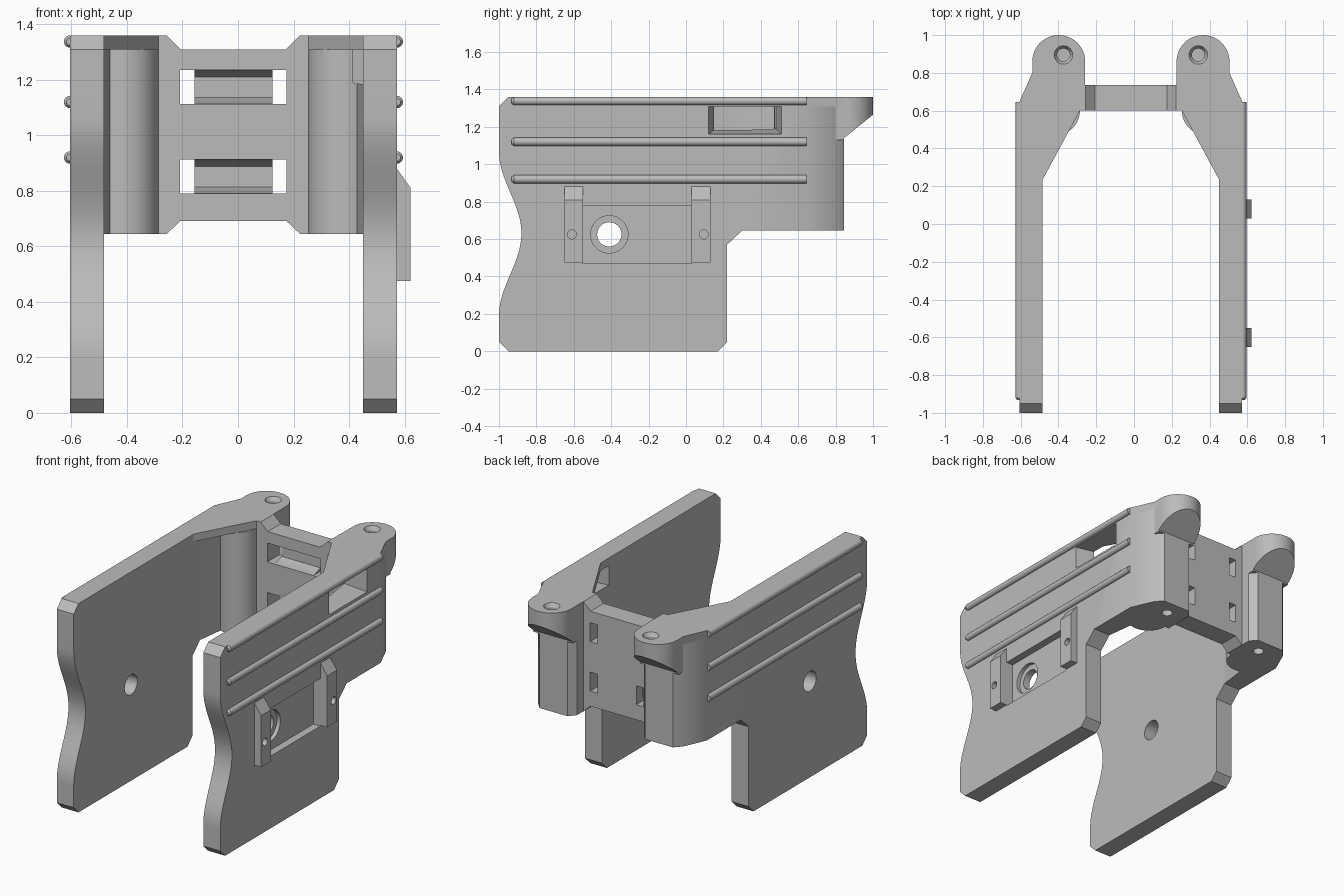
import bpy, bmesh
from math import sin, cos, pi, radians
from mathutils import Vector

if "Cube" in bpy.data.objects:
    bpy.data.objects.remove(bpy.data.objects["Cube"])

grey = bpy.data.materials.new("plain grey")
grey.use_nodes = True
grey.diffuse_color = (0.5, 0.5, 0.5, 1)
grey.node_tree.nodes["Principled BSDF"].inputs["Base Color"].default_value = (0.5, 0.5, 0.5, 1)

MID = -0.0165            # symmetry plane in x
INNER, OUTER = 0.467, 0.589
parts = []


def finish(name, bm):
    bmesh.ops.recalc_face_normals(bm, faces=bm.faces[:])
    mesh = bpy.data.meshes.new(name)
    bm.to_mesh(mesh)
    bm.free()
    mesh.materials.append(grey)
    ob = bpy.data.objects.new(name, mesh)
    bpy.context.collection.objects.link(ob)
    parts.append(ob)
    return ob


def prism(name, outline, lo, hi, axis, side=1, taper=None):
    """Extrude a 2D outline along an axis; x is mirrored about MID by side."""
    def place(p, h):
        x, y, z = {"x": (h, p[0], p[1]), "y": (p[0], h, p[1]), "z": (p[0], p[1], h)}[axis]
        return Vector((MID + side * x, y, z))
    bm = bmesh.new()
    a = [bm.verts.new(place(p, lo)) for p in outline]
    b = [bm.verts.new(place(p, hi)) for p in (taper or outline)]
    bm.faces.new(a)
    bm.faces.new(b)
    for i in range(len(a)):
        j = (i + 1) % len(a)
        bm.faces.new((a[i], a[j], b[j], b[i]))
    return finish(name, bm)


def arc(cx, cy, r, start, end, n=24):
    return [(cx + r * cos(radians(start + (end - start) * i / n)),
             cy + r * sin(radians(start + (end - start) * i / n))) for i in range(n + 1)]


def disc(cx, cy, r, n=32):
    return arc(cx, cy, r, 0, 360 * (n - 1) / n, n - 1)


def rect(a0, a1, b0, b1):
    return [(a0, b0), (a1, b0), (a1, b1), (a0, b1)]


def cut(target, *cutters):
    """Subtract cutters from the target, then remove them."""
    for c in cutters:
        mod = target.modifiers.new("cut", "BOOLEAN")
        mod.operation, mod.solver, mod.object = "DIFFERENCE", "EXACT", c
    bpy.context.view_layer.update()
    mesh = bpy.data.meshes.new_from_object(target.evaluated_get(bpy.context.evaluated_depsgraph_get()))
    target.modifiers.clear()
    target.data = mesh
    for c in cutters:
        parts.remove(c)
        bpy.data.objects.remove(c)


# Side plate profile with a wavy front edge
wave = [(-1 + 0.06 * (1 + cos(pi * t)), 0.63 - 0.44 * t) for t in [i / 16 - 1 for i in range(33)]]
plate_outline = [(-0.95, 1.36), (-1, 1.31)] + wave + [
    (-1, 0.05), (-0.95, 0), (0.17, 0), (0.22, 0.05), (0.22, 0.57), (0.3, 0.645), (0.3, 1.36)]

# Rear shell below the lid, with a rounded column inside
shell_outline = [(INNER, 0.3)] + arc(0.4, 0.6, 0.13, 290, 180) + [
    (0.242, 0.61), (0.242, 0.8), (0.28, 0.845), (0.48, 0.845), (0.522, 0.8), (OUTER, 0.65), (OUTER, 0.3)]

lug_end = arc(0.382, 0.86, 0.14, 180, 0)
lid_outline = [(INNER, 0.235), (0.27, 0.6), (0.242, 0.6)] + lug_end + [
    (0.522, 0.8), (OUTER, 0.65), (OUTER, 0.235)]
lug_outline = [(0.242, 0.65)] + lug_end + [(0.522, 0.8), (0.522, 0.65)]

for side, label in ((1, "left"), (-1, "right")):
    plate = prism(label + "_side_plate", plate_outline, INNER, OUTER, "x", side)
    shell = prism(label + "_rear_shell", shell_outline, 0.645, 1.31, "z", side)
    lid = prism(label + "_lid", lid_outline, 1.31, 1.36, "z", side)
    lug = prism(label + "_lug", lug_outline, 1.13, 1.312, "z", side)

    # Sloped underside of the lug
    cut(lug, prism("slope", [(0.845, 1.05), (0.845, 1.14), (1.0, 1.265), (1.1, 1.345), (1.1, 1.05)],
                   0, 0.8, "x", side))
    # Pin holes: countersunk on top, plain below
    cut(lid, prism("sink", disc(0.357, 0.895, 0.052), 1.365, 1.335, "z", side, disc(0.357, 0.895, 0.034)),
        prism("pin", disc(0.357, 0.895, 0.034), 1.3, 1.35, "z", side))
    cut(lug, prism("pin", disc(0.357, 0.895, 0.034), 1.295, 1.35, "z", side))
    cut(shell, prism("foot_pin", disc(0.37, 0.74, 0.034), 0.6, 0.72, "z", side))

    # Round hole through the plate
    cut(plate, prism("axle", disc(-0.41, 0.625, 0.065), 0.4, 0.7, "x", side))

    if side == 1:
        # Shallow panel pocket and counterbore on the outside
        cut(plate, prism("pocket", rect(-0.55, 0.03, 0.47, 0.78), OUTER - 0.05, 0.7, "x"))
        cut(plate, prism("counterbore", disc(-0.41, 0.625, 0.1), OUTER - 0.075, 0.7, "x"))
        # Tapered window into the rear shell
        for target in (plate, shell):
            cut(target, prism("window", rect(0.16, 0.48, 1.19, 1.3095), 0.43, 0.592, "x", 1,
                              rect(0.12, 0.51, 1.16, 1.3095)))
        # Mounting brackets with sloped tops and screw holes
        for y, screw, where in ((-0.65, -0.61, "front"), (0.03, 0.095, "rear")):
            bracket = prism(where + "_bracket",
                            [(0.58, 0.475), (0.6385, 0.475), (0.6385, 0.81), (OUTER, 0.88), (0.58, 0.88)],
                            y, y + 0.1, "y")
            cut(bracket, prism("screw", disc(screw, 0.625, 0.024), 0.6, 0.7, "x"))

    # Round rails along the outer face
    for z, where in ((0.92, "low"), (1.12, "middle"), (1.338, "top")):
        rail = prism(label + "_" + where + "_rail", disc(OUTER, z, 0.022, 20), -0.92, 0.645, "y", side)
        tip = prism(label + "_" + where + "_rail_tip", disc(OUTER, z, 0.022, 20), -0.92, -0.932, "y",
                    side, disc(OUTER, z, 0.013, 20))

# Rear bridge, flared where it meets the shells
half = [(0.19, 0.692), (0.24, 0.645), (0.275, 0.645), (0.275, 1.36), (0.24, 1.36), (0.19, 1.31)]
bridge = prism("rear_bridge", half + [(-x, z) for x, z in reversed(half)], 0.6, 0.735, "y")

# Strap openings: a recess in the middle and a through slot at each end
for z in (0.79, 1.112):
    cut(bridge, prism("recess", [(0.59, z), (0.605, z), (0.67, z + 0.024), (0.67, z + 0.098),
                                 (0.605, z + 0.123), (0.59, z + 0.123)], -0.16, 0.16, "x"))
    for s in (1, -1):
        cut(bridge, prism("slot", rect(0.14, 0.192, z, z + 0.123), 0.5, 0.8, "y", s))

# Smooth round surfaces, keep edges sharp
bpy.ops.object.select_all(action="DESELECT")
for ob in parts:
    ob.select_set(True)
bpy.context.view_layer.objects.active = parts[0]
bpy.ops.object.shade_smooth_by_angle(angle=radians(25))
